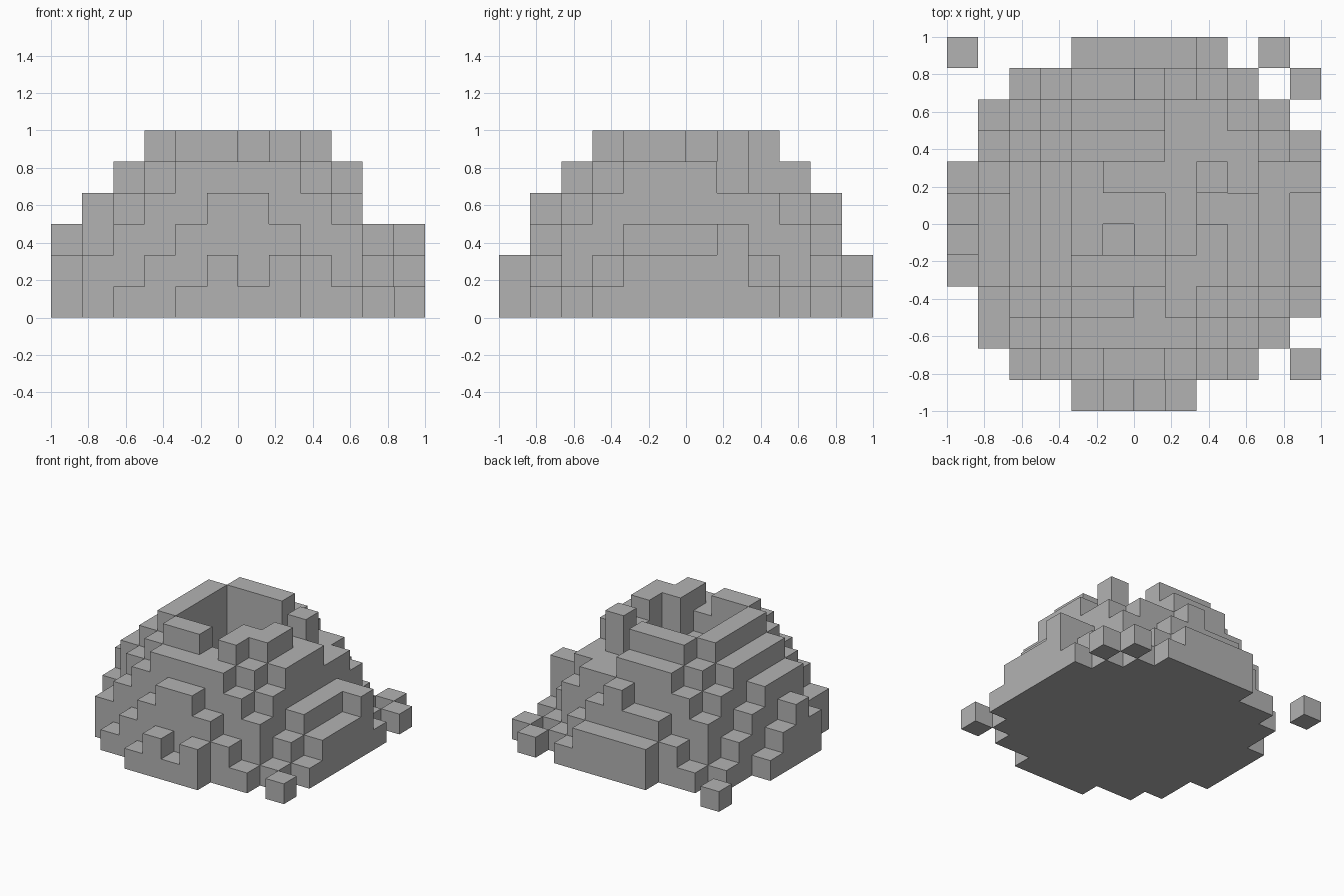
import bpy
import bmesh

cube = bpy.data.objects.get("Cube")
if cube:
    bpy.data.objects.remove(cube, do_unlink=True)

N = 12
S = 2 / N

stone = bpy.data.materials.new("stone_grey")
stone.use_nodes = True
grey = (0.45, 0.45, 0.45, 1)
stone.diffuse_color = grey
stone.node_tree.nodes["Principled BSDF"].inputs["Base Color"].default_value = grey


def dome_height(i, j):
    """Stepped dome: each layer is a disc that shrinks towards the top."""
    reach = (i - 5.5) ** 2 + (j - 5.5) ** 2
    return sum(reach <= limit for limit in (32.5, 30.5, 24.5, 20.5, 14.5, 8.5))


heights = {(i, j): dome_height(i, j) for i in range(N) for j in range(N)}


def level(height, columns, rows):
    """Set a rectangle of blocks to one height."""
    for i in columns:
        for j in rows:
            heights[i, j] = height


def span(first, last=None):
    return range(first, (first if last is None else last) + 1)


# crater bowl and its rubble
level(3, span(4, 6), span(5, 6))
level(3, span(4), span(7))
level(4, span(5, 7), span(7))
level(4, span(7), span(5, 6))
level(4, span(4, 6), span(4))
level(2, span(5), span(5))

# broken rim
level(5, span(6), span(3))
level(6, span(7), span(4))
level(5, span(8), span(6))
level(4, span(7, 9), span(8))
level(4, span(7, 8), span(9))
level(4, span(9), span(7))

# front foot
level(1, span(6), span(0))
level(2, span(7), span(0))
level(2, span(1), span(2))

# left flank terraces
level(3, span(10), span(4, 7))
level(1, span(11), span(3))
level(2, span(11), span(4, 6))
level(3, span(11), span(7))
level(1, span(11), span(8))

# right flank
level(2, span(0), span(4))
level(3, span(0), span(5))
level(4, span(1), span(4))

# back foot
level(2, span(4, 7), span(11))
level(1, span(8), span(11))
level(3, span(5), span(10))


def add_blocks(name, cells):
    """Make one closed block shell from a map of column heights."""
    bm = bmesh.new()

    def quad(*corners):
        bm.faces.new([bm.verts.new((x * S - 1, y * S - 1, z * S)) for x, y, z in corners])

    for (i, j), h in cells.items():
        if not h:
            continue
        a, b = i + 1, j + 1
        quad((i, j, h), (a, j, h), (a, b, h), (i, b, h))
        quad((i, b, 0), (a, b, 0), (a, j, 0), (i, j, 0))
        sides = (
            ((i, j - 1), (i, j), (a, j)),
            ((a, j), (a, j), (a, b)),
            ((i, b), (a, b), (i, b)),
            ((i - 1, j), (i, b), (i, j)),
        )
        for neighbour, p, q in sides:
            for z in range(cells.get(neighbour, 0), h):
                quad((*p, z), (*q, z), (*q, z + 1), (*p, z + 1))
    bmesh.ops.remove_doubles(bm, verts=bm.verts, dist=S / 100)
    mesh = bpy.data.meshes.new(name)
    bm.to_mesh(mesh)
    bm.free()
    mesh.materials.append(stone)
    obj = bpy.data.objects.new(name, mesh)
    bpy.context.collection.objects.link(obj)


add_blocks("crater_mound", heights)

# loose blocks scattered around the foot
loose = {
    "loose_block_front_left": (11, 1),
    "loose_block_back_left_side": (11, 10),
    "loose_block_back_left": (10, 11),
    "loose_block_back_right": (0, 11),
}
for name, cell in loose.items():
    add_blocks(name, {cell: 1})
